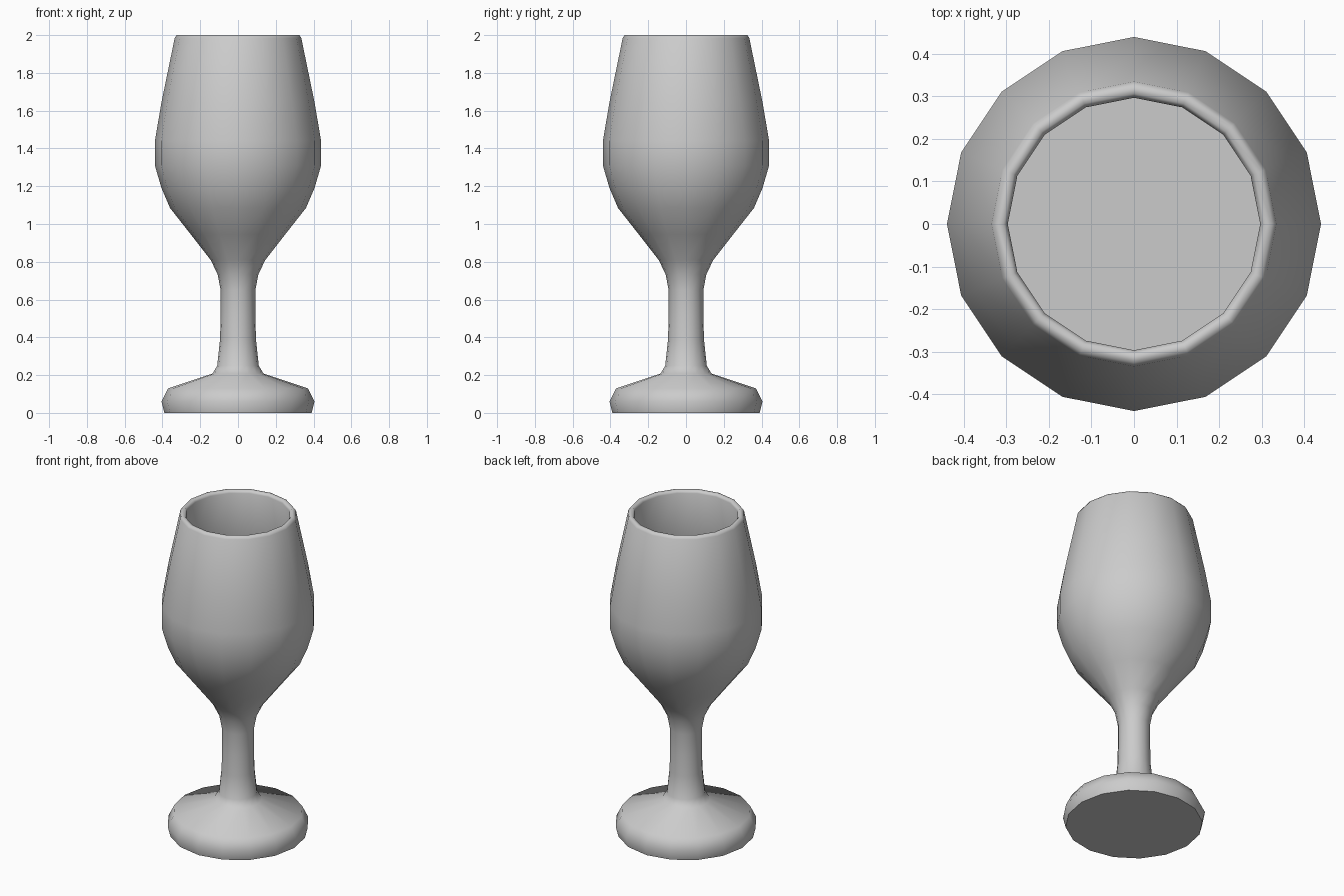
import bpy, bmesh, math

if "Cube" in bpy.data.objects:
    bpy.data.objects.remove(bpy.data.objects["Cube"])

SIDES = 16

grey = bpy.data.materials.new("plain grey")
grey.diffuse_color = (0.6, 0.6, 0.6, 1.0)
grey.use_nodes = True
grey.node_tree.nodes["Principled BSDF"].inputs["Base Color"].default_value = grey.diffuse_color


def lathe(name, profile, cap_start, cap_end):
    """Spin a (radius, height) profile about z into a 16-sided surface."""
    bm = bmesh.new()
    rings = []
    for r, z in profile:
        rings.append([bm.verts.new((r * math.cos(2 * math.pi * i / SIDES),
                                    r * math.sin(2 * math.pi * i / SIDES), z))
                      for i in range(SIDES)])
    for a, b in zip(rings, rings[1:]):
        for i in range(SIDES):
            j = (i + 1) % SIDES
            bm.faces.new((a[i], a[j], b[j], b[i]))
    if cap_start:
        bm.faces.new(rings[0][::-1])
    if cap_end:
        bm.faces.new(rings[-1])
    mesh = bpy.data.meshes.new(name)
    bm.to_mesh(mesh)
    bm.free()
    mesh.materials.append(grey)
    obj = bpy.data.objects.new(name, mesh)
    bpy.context.collection.objects.link(obj)
    bpy.ops.object.select_all(action='DESELECT')
    obj.select_set(True)
    bpy.context.view_layer.objects.active = obj
    bpy.ops.object.shade_smooth_by_angle(angle=math.radians(60))
    return obj


# foot, stem and outside of the bowl
outer = [(0.39, 0.0), (0.405, 0.06), (0.37, 0.13), (0.135, 0.208),
         (0.11, 0.25), (0.095, 0.39), (0.092, 0.52), (0.092, 0.65),
         (0.108, 0.735), (0.145, 0.81), (0.25, 0.945), (0.36, 1.085),
         (0.405, 1.19), (0.44, 1.31), (0.44, 1.44), (0.405, 1.645)]
# rounded rim
rim = [(0.335, 1.985), (0.325, 2.0), (0.307, 2.0), (0.297, 1.985)]
# inner wall down to the flat floor inside the bowl
inner = [(0.365, 1.645), (0.40, 1.44), (0.40, 1.40)]

lathe("goblet", outer + rim + inner, True, True)
